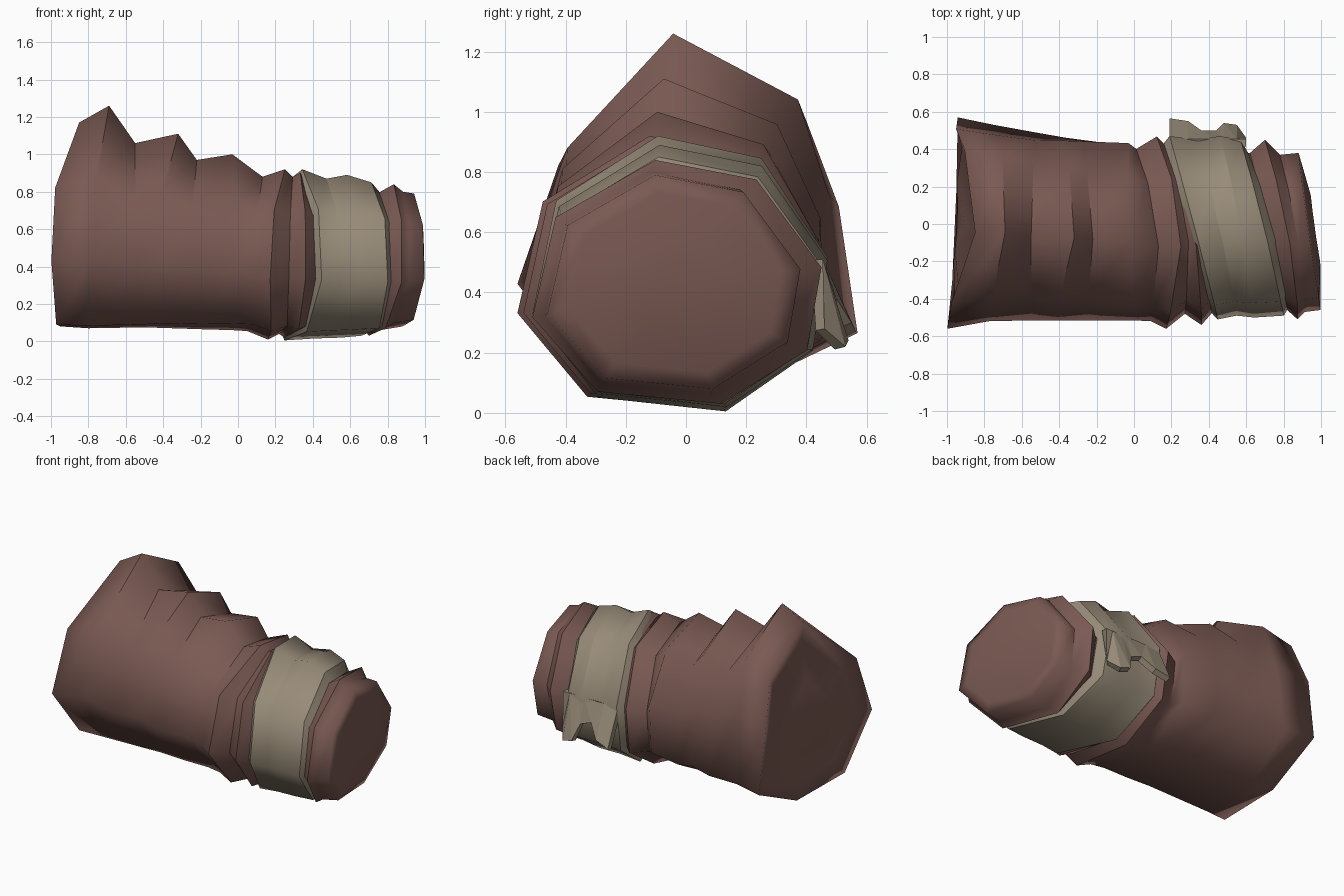
import bpy, bmesh, math

if "Cube" in bpy.data.objects:
    bpy.data.objects.remove(bpy.data.objects["Cube"])


def material(name, rgb):
    m = bpy.data.materials.new(name)
    m.diffuse_color = (*rgb, 1)
    m.use_nodes = True
    m.node_tree.nodes["Principled BSDF"].inputs["Base Color"].default_value = m.diffuse_color
    return m


BROWN = material("brown leather", (0.195, 0.101, 0.086))
TAN = material("tan cloth", (0.314, 0.262, 0.191))

# Eight-sided cross-sections (u across y, v up z), for the wide and narrow ends
WIDE = [(-.09, 1), (.70, .63), (.89, .11), (1, -.66), (.3, -1), (-.55, -.98), (-1, -.36), (-.76, .36)]
NARROW = [(-.15, 1), (.55, .84), (1, .12), (.9, -.56), (.31, -1), (-.55, -.9), (-1, -.29), (-.84, .53)]


def ring(xt, xb, xf, xk, zt, zb, yf, yk):
    """Tilted ring: x at top, bottom, front, back, then z and y extents."""
    t = min(1, max(0, (xt + 0.7) / 1.0))

    def side(u):
        return xf + (xk - xf) * (u + 1) / 2

    pts = []
    for (u0, v0), (u1, v1) in zip(WIDE, NARROW):
        u, v = u0 + (u1 - u0) * t, v0 + (v1 - v0) * t
        lean = xt - side(-.12) if v > 0 else xb - side(.3)
        pts.append((side(u) + lean * v * v, (yf + yk) / 2 + u * (yk - yf) / 2,
                    (zt + zb) / 2 + v * (zt - zb) / 2))
    return pts


def inset(pts, scale, dx):
    """Copy of a ring shrunk towards its centre and moved along x."""
    c = [sum(p[i] for p in pts) / len(pts) for i in range(3)]
    return [(c[0] + (p[0] - c[0]) * scale + dx, c[1] + (p[1] - c[1]) * scale,
             c[2] + (p[2] - c[2]) * scale) for p in pts]


def finish(name, bm, mat):
    me = bpy.data.meshes.new(name)
    bm.to_mesh(me)
    bm.free()
    ob = bpy.data.objects.new(name, me)
    bpy.context.collection.objects.link(ob)
    me.materials.append(mat)
    return ob


def loft(name, rings, mat, angle, soft=(), closed=True):
    """Skin the rings; creases around the part stay sharp, edges along it are smooth."""
    bm = bmesh.new()
    rows = [[bm.verts.new(p) for p in r] for r in rings]
    for a, b in zip(rows, rows[1:]):
        for i in range(len(a)):
            j = (i + 1) % len(a)
            bm.faces.new((a[i], a[j], b[j], b[i]))
    if closed:
        for r in (rows[0], rows[-1]):
            bmesh.ops.poke(bm, faces=[bm.faces.new(r)])
    bmesh.ops.recalc_face_normals(bm, faces=bm.faces)
    for f in bm.faces:
        f.smooth = True
    for k, r in enumerate(rows):
        if k in soft:
            continue
        for i in range(len(r)):
            e = bm.edges.get((r[i], r[(i + 1) % len(r)]))
            if e and e.calc_face_angle(0) > math.radians(angle):
                e.smooth = False
    return finish(name, bm, mat)


# Wrinkled sleeve, from the flared cuff to the narrow end
sleeve = [ring(*r) for r in [
    (-.85, -.95, -1.0, -.95, 1.17, .08, -.56, .57),
    (-.69, -.80, -.77, -.72, 1.26, .07, -.52, .53),
    (-.55, -.50, -.55, -.53, 1.06, .075, -.515, .495),
    (-.32, -.35, -.42, -.38, 1.11, .07, -.515, .48),
    (-.22, -.20, -.25, -.28, .97, .065, -.515, .47),
    (-.03, -.03, .00, -.03, 1.0, .06, -.515, .45),
    (.13, .05, .09, .01, .88, .055, -.52, .41),
    (.25, .16, .17, .12, .92, .01, -.56, .47),
    (.29, .22, .27, .16, .88, .04, -.48, .43),
    (.33, .25, .36, .18, .90, .02, -.54, .45),
    (.36, .30, .42, .20, .86, .05, -.47, .41),
    (.74, .68, .82, .62, .79, .06, -.46, .38),
    (.83, .70, .88, .70, .84, .03, -.51, .45),
    (.88, .76, .92, .78, .80, .06, -.47, .37),
    (.94, .88, 1.0, .88, .79, .08, -.46, .38),
]]
# Softly shaded end caps, slightly domed in the middle
cuff_cap = [inset(sleeve[0], .4, .0), inset(sleeve[0], .8, .03)]
dome = [inset(sleeve[-1], .84, .012), inset(sleeve[-1], .45, .04)]
loft("sleeve", cuff_cap + sleeve + dome, BROWN, 32, soft=(0, 1, 2, 7, 16, 17, 18))

# Cloth band wrapped around the narrow end
band = [ring(*r) for r in [
    (.30, .23, .41, .15, .87, .05, -.47, .42),
    (.34, .25, .45, .19, .92, .005, -.51, .47),
    (.47, .40, .55, .34, .87, .015, -.49, .45),
    (.58, .55, .64, .46, .89, .02, -.50, .47),
    (.71, .66, .80, .57, .85, .03, -.49, .45),
    (.76, .69, .83, .61, .79, .06, -.44, .38),
]]
loft("band", band, TAN, 25, closed=False)

# Loose ragged end of the band at the back, continuing the band's side
edge = [(.19, .565, .27), (.29, .55, .30), (.36, .50, .38), (.44, .50, .35),
        (.48, .54, .24), (.55, .53, .22), (.60, .46, .28)]
bm = bmesh.new()
inner = [bm.verts.new((x, .455, .51)) for x, y, z in edge]
outer = [bm.verts.new(p) for p in edge]
for i in range(len(edge) - 1):
    bm.faces.new((inner[i], inner[i + 1], outer[i + 1], outer[i]))
bmesh.ops.triangulate(bm, faces=bm.faces)
bmesh.ops.recalc_face_normals(bm, faces=bm.faces)
if sum(f.normal.y for f in bm.faces) < 0:
    bmesh.ops.reverse_faces(bm, faces=bm.faces)
flap = finish("band_flap", bm, TAN)
thick = flap.modifiers.new("thickness", 'SOLIDIFY')
thick.thickness = 0.04
thick.offset = -1
